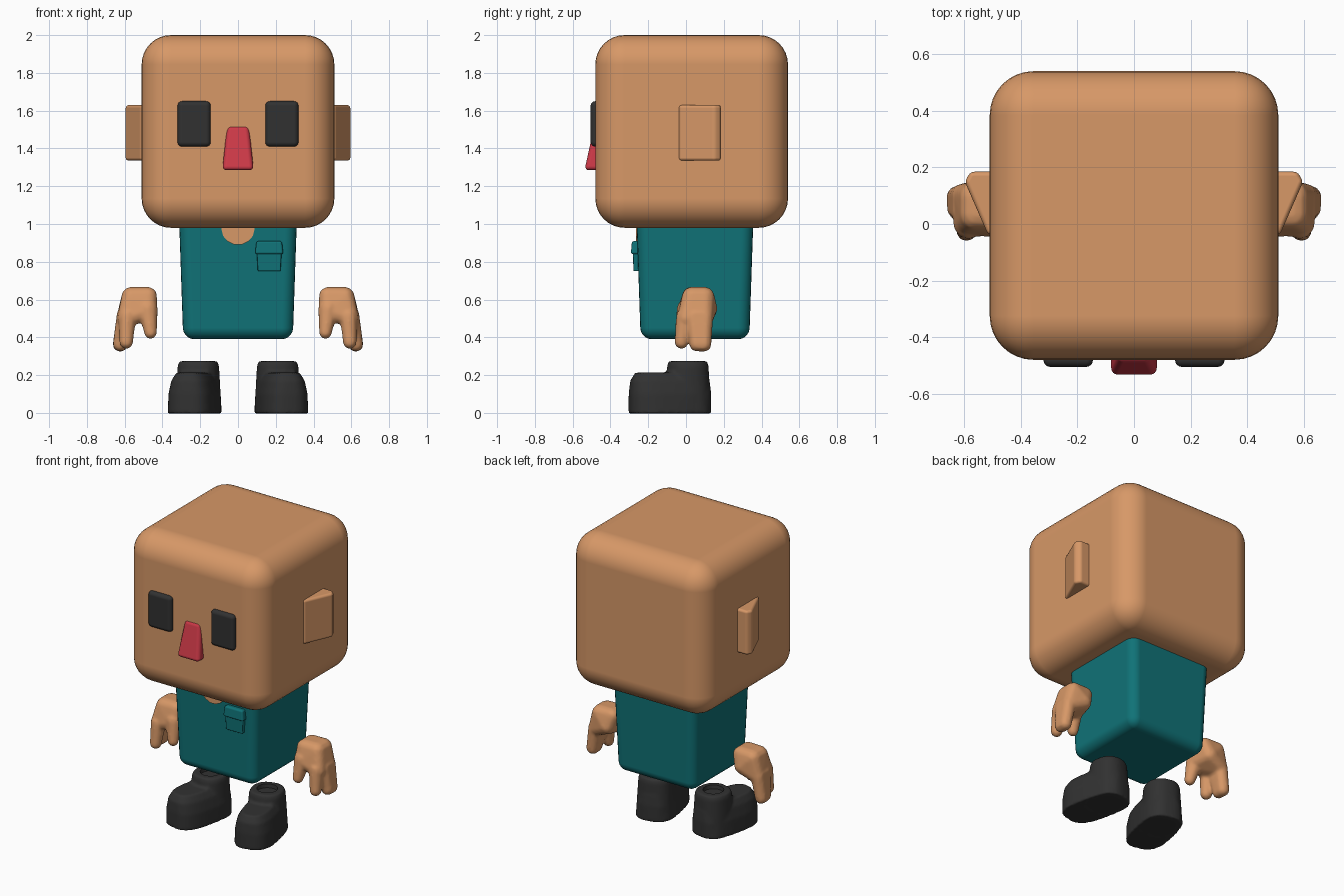
import bpy, bmesh, math
from mathutils import Vector, Matrix

if "Cube" in bpy.data.objects:
    bpy.data.objects.remove(bpy.data.objects["Cube"])


def material(name, rgb):
    m = bpy.data.materials.new(name)
    m.diffuse_color = (*rgb, 1)
    m.use_nodes = True
    m.node_tree.nodes["Principled BSDF"].inputs["Base Color"].default_value = m.diffuse_color
    return m


SKIN = material("warm_tan", (0.68, 0.314, 0.136))
TEAL = material("teal_cloth", (0.005, 0.17, 0.185))
DARK = material("charcoal", (0.031, 0.031, 0.031))
RED = material("nose_red", (0.62, 0.042, 0.065))


def hull(bm, points):
    """Add the convex hull of the points as a closed shell."""
    verts = [bm.verts.new(p) for p in points]
    res = bmesh.ops.convex_hull(bm, input=verts)
    junk = [v for v in set(res["geom_interior"] + res["geom_unused"])
            if isinstance(v, bmesh.types.BMVert) and v.is_valid]
    bmesh.ops.delete(bm, geom=junk, context='VERTS')


def finish(name, bm, mat):
    bmesh.ops.recalc_face_normals(bm, faces=bm.faces)
    me = bpy.data.meshes.new(name)
    bm.to_mesh(me)
    bm.free()
    me.materials.append(mat)
    ob = bpy.data.objects.new(name, me)
    bpy.context.collection.objects.link(ob)
    return ob


def mirror(ob):
    ob.modifiers.new("mirror", 'MIRROR')


def bevel(ob, width, segments):
    for p in ob.data.polygons:
        p.use_smooth = True
    b = ob.modifiers.new("bevel", 'BEVEL')
    b.width, b.segments = width, segments
    b.limit_method = 'ANGLE'
    b.angle_limit = math.radians(20)
    b.harden_normals = True


def block(name, lo, hi, mat, width, segments=4, both=False):
    """Tapered rounded box; lo and hi are (x0, x1, y0, y1, z)."""
    bm = bmesh.new()
    rings = []
    for x0, x1, y0, y1, z in (lo, hi):
        rings.append([bm.verts.new(p) for p in
                      ((x0, y0, z), (x1, y0, z), (x1, y1, z), (x0, y1, z))])
    a, b = rings
    bm.faces.new(a[::-1])
    bm.faces.new(b)
    for i in range(4):
        j = (i + 1) % 4
        bm.faces.new((a[i], a[j], b[j], b[i]))
    ob = finish(name, bm, mat)
    bevel(ob, width, segments)
    if both:
        mirror(ob)
    return ob


def prism(name, outline, offset, mat):
    """Extrude a flat outline along the offset."""
    bm = bmesh.new()
    f = bm.faces.new([bm.verts.new(p) for p in outline])
    ext = bmesh.ops.extrude_face_region(bm, geom=[f], use_keep_orig=True)
    vs = [g for g in ext["geom"] if isinstance(g, bmesh.types.BMVert)]
    bmesh.ops.translate(bm, vec=offset, verts=vs)
    return finish(name, bm, mat)


def blend(ob, voxel, iterations):
    """Fuse overlapping shells into one soft form."""
    r = ob.modifiers.new("fuse", 'REMESH')
    r.mode, r.voxel_size, r.use_smooth_shade = 'VOXEL', voxel, True
    s = ob.modifiers.new("soften", 'SMOOTH')
    s.factor, s.iterations = 0.5, iterations


# head and torso
block("head", (-.51, .51, -.48, .54, .98), (.51 - 1.02, .51, -.48, .54, 2), SKIN, .155, 8)
block("torso", (-.29, .29, -.24, .335, .39), (-.313, .313, -.263, .358, 1.06), TEAL, .06, 5)

# face
block("eye", (.145, .32, -.505, -.44, 1.41), (.145, .32, -.505, -.44, 1.65), DARK, .024, 4, True)
block("nose", (-.083, .083, -.537, -.44, 1.285), (-.058, .058, -.486, -.44, 1.52), RED, .028, 4)

# ears: wedges that open toward the back
ear = prism("ear", [(x, y, 1.335) for x, y in
            ((.48, -.04), (.515, -.04), (.598, .15), (.578, .185), (.48, .185))],
            (0, 0, .295), SKIN)
bevel(ear, .016, 3)
mirror(ear)

# open collar and chest pocket
prism("collar_skin", [(.088 * math.cos(t * math.pi / 7), -.266, .975 + .086 * math.sin(t * math.pi / 7))
                      for t in range(14)], (0, .04, 0), SKIN)
block("pocket", (.105, .225, -.278, -.22, .75), (.098, .232, -.282, -.22, .87), TEAL, .006, 2)
block("pocket_flap", (.09, .24, -.292, -.22, .84), (.098, .232, -.286, -.22, .91), TEAL, .012, 3)

# hands: palm, two fingers and a thumb, each the hull of a few balls (x, y, z, r)
HAND = (
    ((.475, .025, .62, .047), (.475, .10, .62, .047), (.565, .03, .615, .052), (.565, .10, .615, .052),
     (.48, .01, .54, .055), (.50, .115, .55, .052), (.595, .0, .50, .045), (.60, .10, .50, .045)),
    ((.585, -.005, .51, .048), (.592, -.024, .375, .037)),
    ((.60, .04, .51, .045), (.60, .10, .51, .045), (.624, .055, .363, .038), (.624, .095, .363, .04)),
    ((.478, .005, .55, .055), (.463, -.025, .425, .034)),
)
bm = bmesh.new()
ball = bmesh.new()
bmesh.ops.create_icosphere(ball, subdivisions=2, radius=1)
dirs = [v.co.copy() for v in ball.verts]
ball.free()
for part in HAND:
    hull(bm, [Vector((x, y, z)) + d * r for x, y, z, r in part for d in dirs])
hand = finish("hand", bm, SKIN)
blend(hand, .009, 4)
mirror(hand)


# shoes: long foot and ankle collar, toes turned outward
def ring(z, cy, rx, ry, n):
    pts = []
    for i in range(40):
        c, s = math.cos(i * math.pi / 20), math.sin(i * math.pi / 20)
        pts.append((math.copysign(abs(c) ** (2 / n), c) * rx,
                    cy + math.copysign(abs(s) ** (2 / n), s) * ry, z))
    return pts


PLACE = Matrix.Translation((.23, -.085, 0)) @ Matrix.Rotation(math.radians(12), 4, 'Z')
FOOT = ((-.003, 0, .128, .218, 2.9), (.10, 0, .124, .218, 2.9),
        (.17, 0, .108, .211, 2.9), (.213, 0, .082, .185, 2.9))
ANKLE = ((-.003, .095, .122, .122, 2.5), (.25, .097, .108, .108, 2.3), (.274, .097, .098, .1, 2.3))
bm = bmesh.new()
for part in (FOOT, ANKLE):
    hull(bm, [p for r in part for p in ring(*r)])
bm.transform(PLACE)
shoe = finish("shoe", bm, DARK)
blend(shoe, .01, 3)

# shallow opening in the ankle collar
bm = bmesh.new()
hull(bm, ring(.25, .097, .06, .06, 2) + ring(.32, .097, .07, .07, 2))
bm.transform(PLACE)
cutter = finish("shoe_opening_cutter", bm, DARK)
cutter.hide_render = True
cutter.hide_viewport = True
cut = shoe.modifiers.new("opening", 'BOOLEAN')
cut.operation, cut.object = 'DIFFERENCE', cutter
mirror(shoe)
